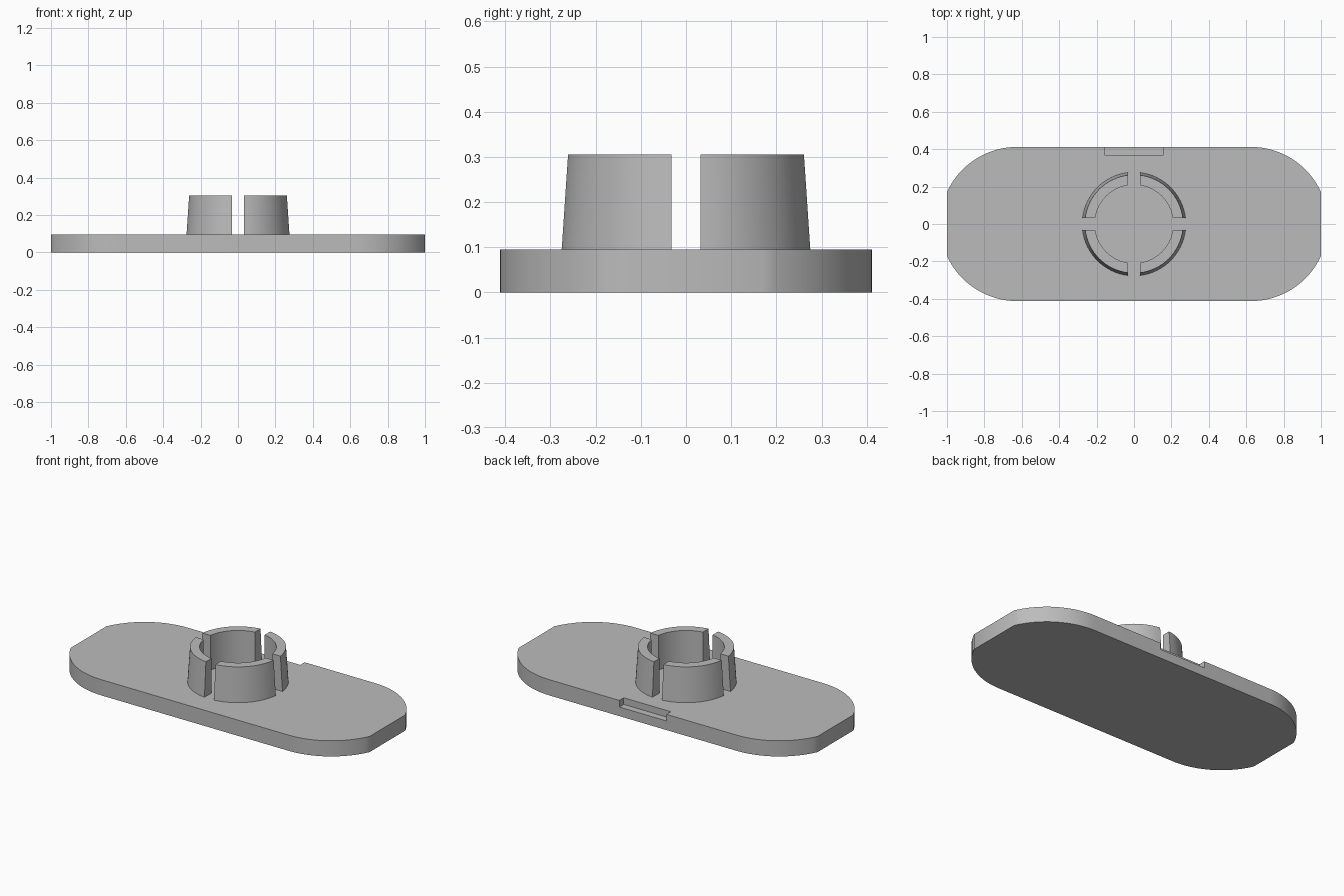
import bpy
import bmesh
from math import asin, acos, cos, sin, pi, radians
from mathutils import Matrix

cube = bpy.data.objects.get("Cube")
if cube:
    bpy.data.objects.remove(cube, do_unlink=True)

GREY = (0.5, 0.5, 0.5, 1.0)
mat = bpy.data.materials.new("plain grey")
mat.use_nodes = True
mat.diffuse_color = GREY
mat.node_tree.nodes["Principled BSDF"].inputs["Base Color"].default_value = GREY

PLATE_TOP = 0.095
HALF_DEPTH = 0.412


def add_object(name, bm):
    bmesh.ops.recalc_face_normals(bm, faces=bm.faces)
    mesh = bpy.data.meshes.new(name)
    bm.to_mesh(mesh)
    bm.free()
    mesh.materials.append(mat)
    obj = bpy.data.objects.new(name, mesh)
    bpy.context.collection.objects.link(obj)
    return obj


def smooth(obj):
    bpy.ops.object.select_all(action='DESELECT')
    obj.select_set(True)
    bpy.context.view_layer.objects.active = obj
    bpy.ops.object.shade_smooth_by_angle(angle=radians(30))


# Base plate: long slab with round corners cut off flat at both ends
centre_x = 0.625
start = acos((1 - centre_x) / HALF_DEPTH)
steps = 16
corner = []
for i in range(steps + 1):
    a = start + (pi / 2 - start) * i / steps
    corner.append((centre_x + HALF_DEPTH * cos(a), HALF_DEPTH * sin(a)))
half = corner + [(-x, y) for x, y in reversed(corner)]
outline = half + [(-x, -y) for x, y in half]

bm = bmesh.new()
base = bm.faces.new([bm.verts.new((x, y, 0)) for x, y in outline])
top = bmesh.ops.extrude_face_region(bm, geom=[base])["geom"]
bmesh.ops.translate(bm, vec=(0, 0, PLATE_TOP),
                    verts=[v for v in top if isinstance(v, bmesh.types.BMVert)])
plate = add_object("base_plate", bm)

# Shallow notch in the upper rear edge
bm = bmesh.new()
bmesh.ops.create_cube(bm, size=1, matrix=Matrix.Translation((0, 0.42, 0.105))
                      @ Matrix.Diagonal((0.315, 0.1, 0.1, 1)))
cutter = add_object("notch_cutter", bm)
cutter.hide_render = True
cut = plate.modifiers.new("notch", 'BOOLEAN')
cut.operation = 'DIFFERENCE'
cut.solver = 'EXACT'
cut.object = cutter
bpy.ops.object.select_all(action='DESELECT')
bpy.context.view_layer.objects.active = plate
plate.select_set(True)
bpy.ops.object.modifier_apply(modifier=cut.name)
bpy.data.objects.remove(cutter, do_unlink=True)
smooth(plate)

# Split collar: four tapered ring segments separated by straight slots
SLOT_HALF = 0.032
SECTION = [(0.21, PLATE_TOP), (0.277, PLATE_TOP), (0.263, 0.305), (0.21, 0.305)]


def collar_segment(name, turn):
    bm = bmesh.new()
    rings = []
    for i in range(steps + 1):
        ring = []
        for r, z in SECTION:
            edge = asin(SLOT_HALF / r)
            a = edge + (pi / 2 - 2 * edge) * i / steps
            ring.append(bm.verts.new((r * cos(a), r * sin(a), z)))
        rings.append(ring)
    for a, b in zip(rings, rings[1:]):
        for j in range(4):
            k = (j + 1) % 4
            bm.faces.new((a[j], a[k], b[k], b[j]))
    bm.faces.new(rings[0])
    bm.faces.new(rings[-1])
    bmesh.ops.rotate(bm, verts=bm.verts, matrix=Matrix.Rotation(turn, 3, 'Z'))
    smooth(add_object(name, bm))


for i, name in enumerate(("back_left", "back_right", "front_right", "front_left")):
    collar_segment("collar_" + name, i * pi / 2)
